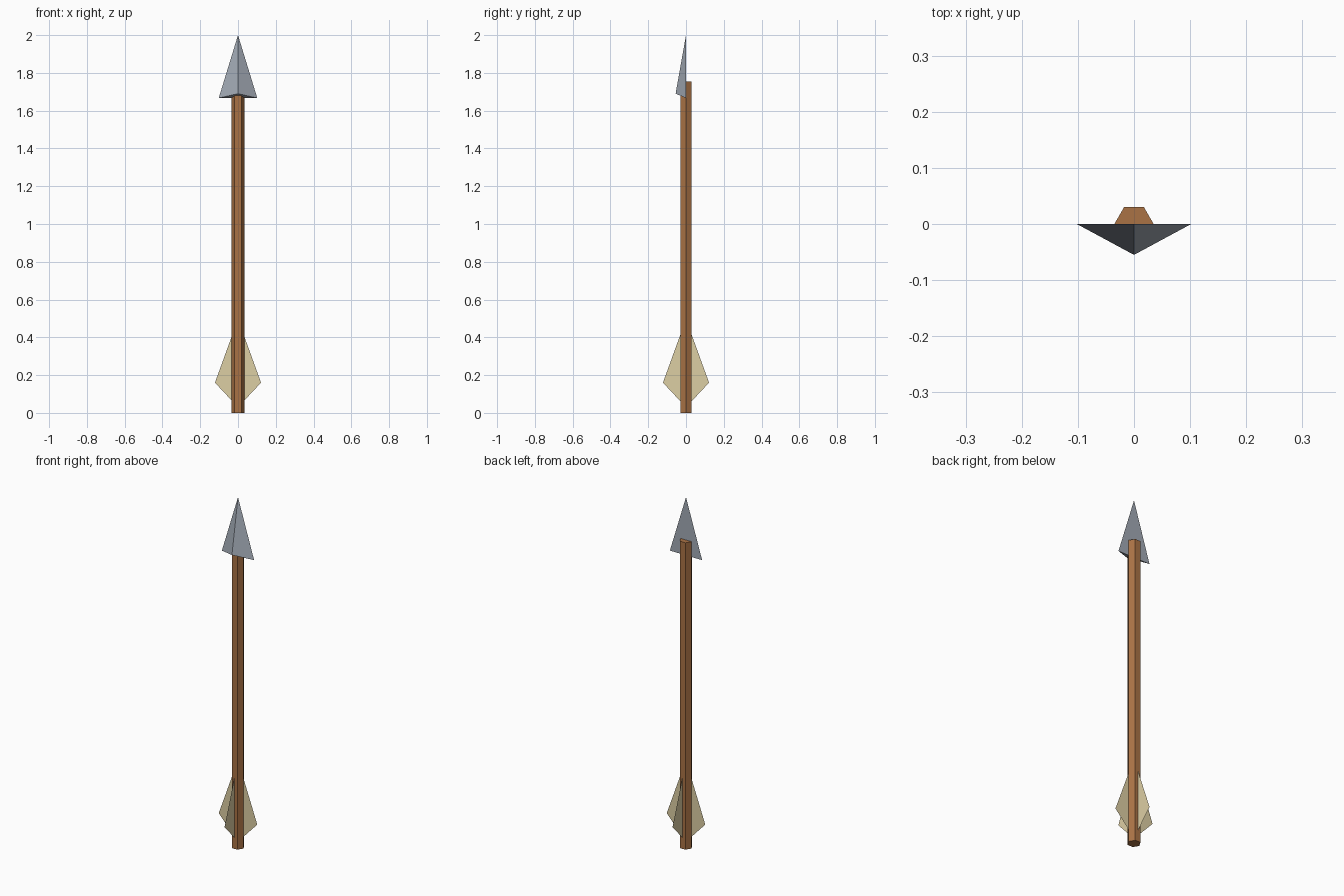
import bpy, bmesh
from math import radians
from mathutils import Matrix

if "Cube" in bpy.data.objects:
    bpy.data.objects.remove(bpy.data.objects["Cube"])


def material(name, rgb):
    mat = bpy.data.materials.new(name)
    mat.diffuse_color = (*rgb, 1)
    mat.use_nodes = True
    mat.node_tree.nodes["Principled BSDF"].inputs["Base Color"].default_value = mat.diffuse_color
    return mat


def add_object(name, bm, mat):
    mesh = bpy.data.meshes.new(name)
    bm.to_mesh(mesh)
    bm.free()
    obj = bpy.data.objects.new(name, mesh)
    mesh.materials.append(mat)
    bpy.context.collection.objects.link(obj)
    return obj


wood = material("wood", (0.40, 0.17, 0.06))
steel = material("steel", (0.36, 0.40, 0.46))
feather = material("feather", (0.72, 0.62, 0.37))

# Shaft: hexagonal rod with corners on the x axis
SHAFT_LENGTH = 1.755
bm = bmesh.new()
bmesh.ops.create_cone(
    bm, cap_ends=True, segments=6, radius1=0.035, radius2=0.035, depth=SHAFT_LENGTH,
    matrix=Matrix.Translation((0, 0, SHAFT_LENGTH / 2)) @ Matrix.Rotation(radians(30), 4, 'Z'))
add_object("shaft", bm, wood)

# Head: flat-backed pyramid with one ridge at the front
bm = bmesh.new()
for co in [(0, 0, 2), (-0.102, 0, 1.667), (0.102, 0, 1.667), (0, -0.055, 1.69)]:
    bm.verts.new(co)
bmesh.ops.convex_hull(bm, input=bm.verts[:])
bmesh.ops.recalc_face_normals(bm, faces=bm.faces[:])
add_object("arrow_head", bm, steel)

# Fletching: two thin kites crossing at right angles through the shaft
kite = [(0, 0, 0.03), (0.122, 0, 0.16), (0, 0, 0.497), (-0.122, 0, 0.16)]
for name, angle in (("side_vanes", 0), ("front_back_vanes", 90)):
    bm = bmesh.new()
    bm.faces.new([bm.verts.new(co) for co in kite])
    bm.transform(Matrix.Rotation(radians(angle), 4, 'Z'))
    add_object(name, bm, feather)
